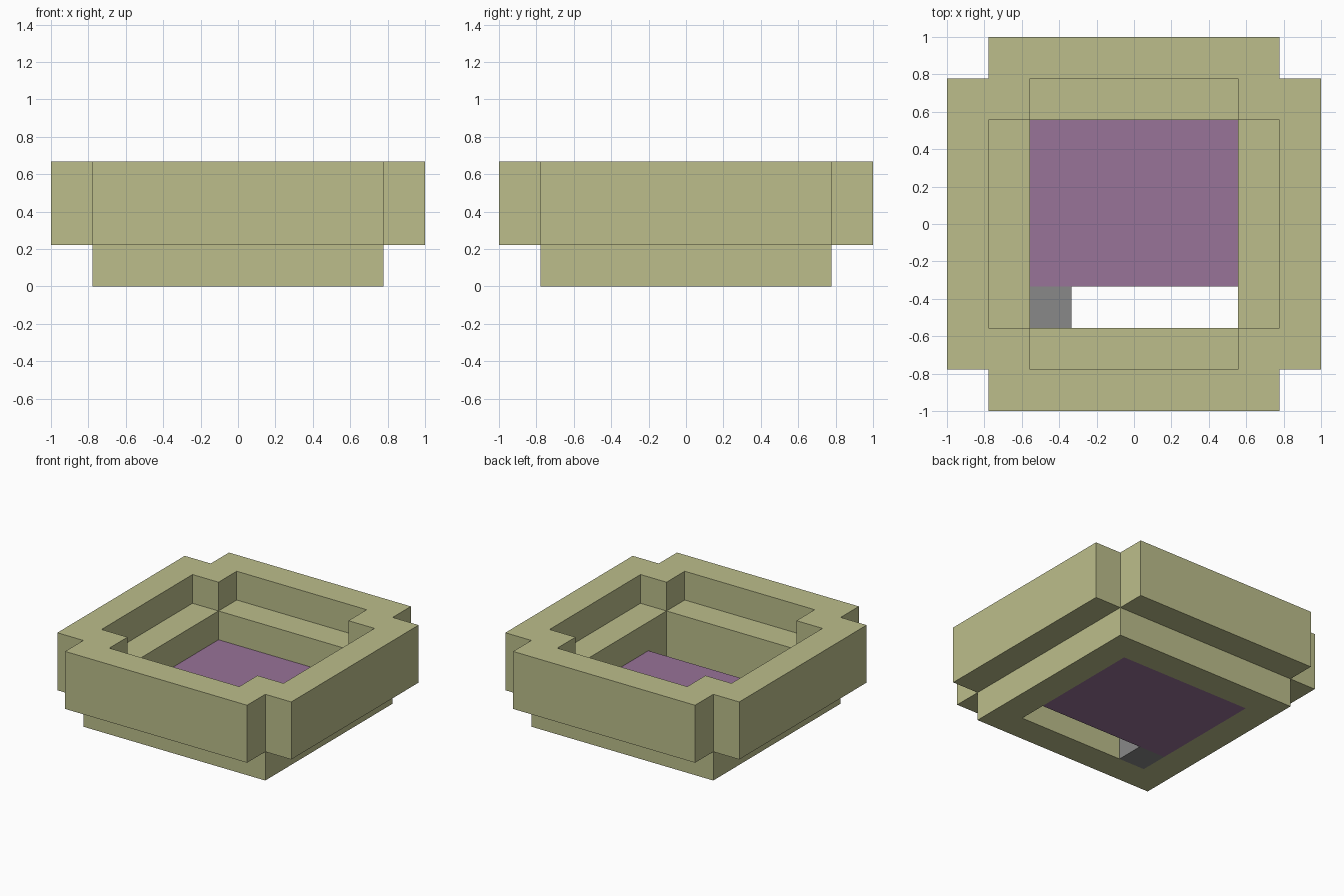
import bpy, bmesh
from itertools import product

cube = bpy.data.objects.get("Cube")
if cube:
    bpy.data.objects.remove(cube, do_unlink=True)

U = 2 / 9  # one block


def material(name, srgb):
    linear = [((c / 255 + 0.055) / 1.055) ** 2.4 for c in srgb] + [1]
    mat = bpy.data.materials.new(name)
    mat.use_nodes = True
    mat.diffuse_color = linear
    mat.node_tree.nodes["Principled BSDF"].inputs["Base Color"].default_value = linear
    return mat


def blocks(name, xs, ys, zs, mat, filled=lambda i, j, k: True):
    """One closed shell around the filled cells of a grid of cut lines."""
    cuts = (xs, ys, zs)
    cells = {c for c in product(*(range(len(a) - 1) for a in cuts)) if filled(*c)}
    bm = bmesh.new()
    verts = {}

    def vert(corner):
        if corner not in verts:
            verts[corner] = bm.verts.new([cuts[a][corner[a]] * U for a in range(3)])
        return verts[corner]

    for cell in sorted(cells):
        for axis, side in product(range(3), (0, 1)):
            neighbour = list(cell)
            neighbour[axis] += 2 * side - 1
            if tuple(neighbour) in cells:
                continue
            quad = []
            for du, dv in ((0, 0), (1, 0), (1, 1), (0, 1)):
                corner = list(cell)
                corner[axis] += side
                corner[(axis + 1) % 3] += du
                corner[(axis + 2) % 3] += dv
                quad.append(vert(tuple(corner)))
            bm.faces.new(quad if side else quad[::-1])
    mesh = bpy.data.meshes.new(name)
    bm.to_mesh(mesh)
    bm.free()
    mesh.materials.append(mat)
    obj = bpy.data.objects.new(name, mesh)
    bpy.context.collection.objects.link(obj)
    return obj


def in_frame(i, j, k):
    a, b = sorted((abs(i - 2), abs(j - 2)))
    if b == 2:               # outer walls, raised, with open corners
        return a < 2 and k > 0
    if a == b == 1:          # corner posts, full height
        return True
    return b == 1 and k < 2  # inner ledge


sand = material("sand_green", (188, 190, 139))
purple = material("muted_purple", (152, 115, 152))
gray = material("mid_gray", (136, 136, 136))

# Stepped frame with a square well
lines = (-4.5, -3.5, -2.5, 2.5, 3.5, 4.5)
blocks("stepped_frame", lines, lines, range(4), sand, in_frame)

# Floor slab, leaving a slot along the front of the well
blocks("floor_slab", (-2.5, 2.5), (-1.5, 2.5), (0, 1), purple)

# Single block closing the right end of the slot
blocks("corner_block", (-2.5, -1.5), (-2.5, -1.5), (0, 1), gray)
